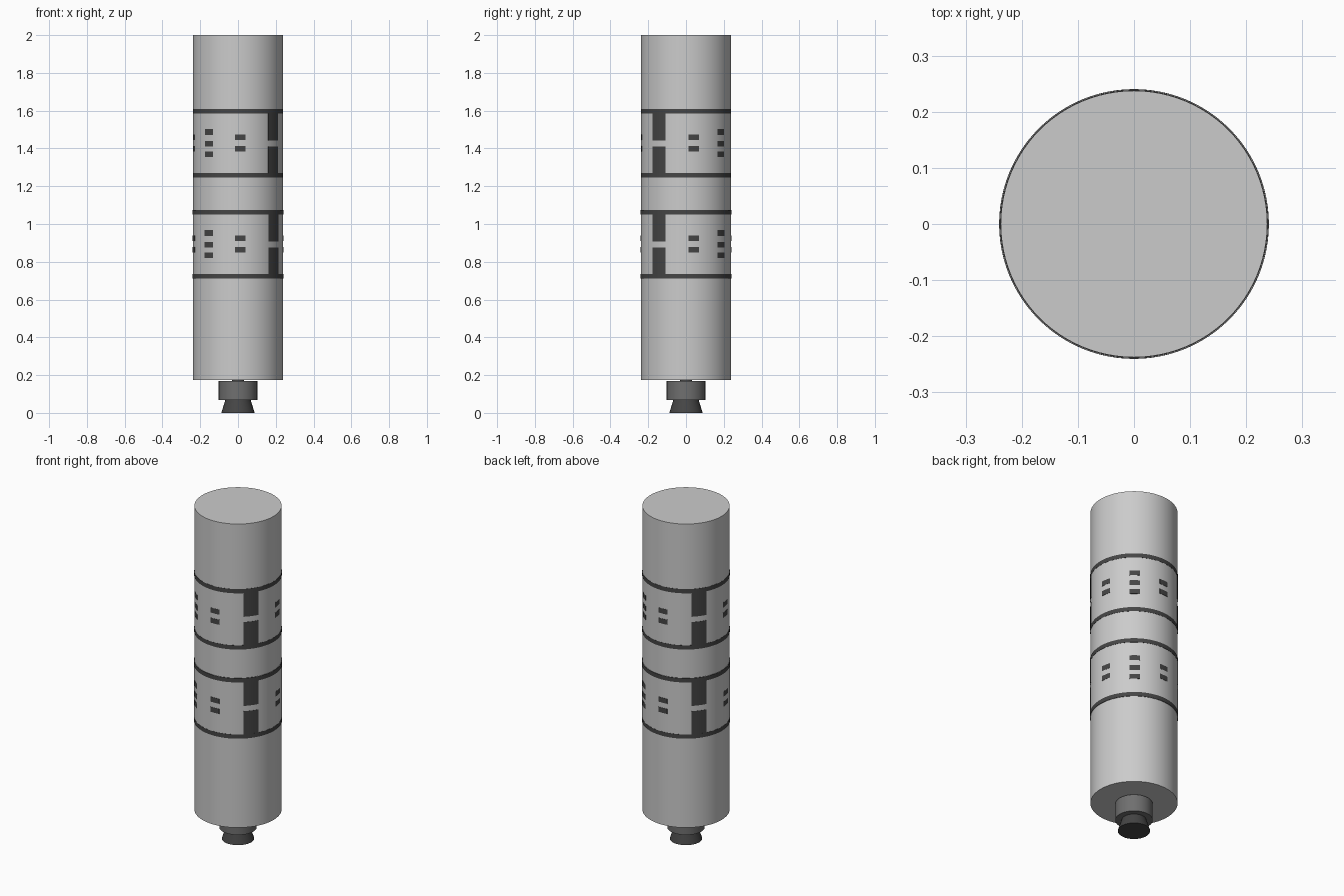
import bpy, bmesh
from math import sin, cos, radians, ceil

if "Cube" in bpy.data.objects:
    bpy.data.objects.remove(bpy.data.objects["Cube"])

R = 0.2375        # stage radius
SEG = 96


def material(name, v):
    m = bpy.data.materials.new(name)
    m.diffuse_color = (v, v, v, 1)
    m.use_nodes = True
    m.node_tree.nodes["Principled BSDF"].inputs["Base Color"].default_value = m.diffuse_color
    return m


DARK = material("dark_paint", 0.06)
ENGINE = material("engine_grey", 0.16)


def finish(name, bm, mat=None):
    bmesh.ops.recalc_face_normals(bm, faces=bm.faces)
    me = bpy.data.meshes.new(name)
    bm.to_mesh(me)
    bm.free()
    ob = bpy.data.objects.new(name, me)
    bpy.context.collection.objects.link(ob)
    if mat:
        me.materials.append(mat)
    bpy.context.view_layer.objects.active = ob
    ob.select_set(True)
    bpy.ops.object.shade_smooth_by_angle(angle=radians(30))
    ob.select_set(False)
    return ob


def frustum(name, z0, z1, r0, r1, mat=None, seg=SEG):
    bm = bmesh.new()
    bmesh.ops.create_cone(bm, cap_ends=True, segments=seg,
                          radius1=r0, radius2=r1, depth=z1 - z0)
    bmesh.ops.translate(bm, verts=bm.verts, vec=(0, 0, (z0 + z1) / 2))
    return finish(name, bm, mat)


def patch(bm, a0, a1, z0, z1, r_in, r_out):
    """Thin curved plate; angle runs from the front (-y) towards +x."""
    full = a1 - a0 >= 360
    n = SEG if full else max(2, ceil((a1 - a0) / 3.75))
    rows = []
    for i in range(n if full else n + 1):
        a = radians(a0 + (a1 - a0) * i / n)
        rows.append([bm.verts.new((r * sin(a), -r * cos(a), z)) for r, z in
                     ((r_in, z0), (r_out, z0), (r_out, z1), (r_in, z1))])
    for i in range(n):
        p, q = rows[i], rows[(i + 1) % len(rows)]
        for k in range(4):
            bm.faces.new((p[k], q[k], q[(k + 1) % 4], p[(k + 1) % 4]))
    if not full:
        bm.faces.new(rows[0])
        bm.faces.new(rows[-1])


def markings(name, z, r):
    """Rings, split bars and small rectangles of one band; z is its bottom."""
    for label, b, t in (("lower_ring", 0, 0.025), ("upper_ring", 0.338, 0.363)):
        bm = bmesh.new()
        patch(bm, 0, 360, z + b, z + t, r - 0.004, r + 0.0012)
        finish(f"{name}_{label}", bm, DARK)

    bm = bmesh.new()
    for a in (52.7, 232.7):
        for b, t in ((0.025, 0.164), (0.196, 0.338)):
            patch(bm, a - 10.3, a + 10.3, z + b, z + t, r - 0.004, r + 0.001)
    finish(f"{name}_split_bars", bm, DARK)

    bm = bmesh.new()
    stacks = [(a, (0.153, 0.214)) for a in (3, 100, 183, 280)]
    stacks += [(a, (0.124, 0.179, 0.241)) for a in (141, 319.5)]
    for a, levels in stacks:
        for h in levels:
            patch(bm, a - 6.8, a + 6.8, z + h - 0.015, z + h + 0.015,
                  r - 0.004, r + 0.001)
    finish(f"{name}_small_marks", bm, DARK)


# main stage and slightly wider lower sleeve
frustum("stage_body", 0.175, 2.0, R, R)
frustum("lower_sleeve", 0.711, 1.074, R + 0.0017, R + 0.0017)

# two painted bands
markings("upper_band", 1.246, R)
markings("lower_band", 0.711, R + 0.0017)

# engine
frustum("engine_neck", 0.16, 0.18, 0.032, 0.032, DARK, 32)
frustum("engine_housing", 0.068, 0.17, 0.102, 0.102, ENGINE, 48)
frustum("engine_nozzle", 0.0, 0.069, 0.088, 0.067, DARK, 48)
